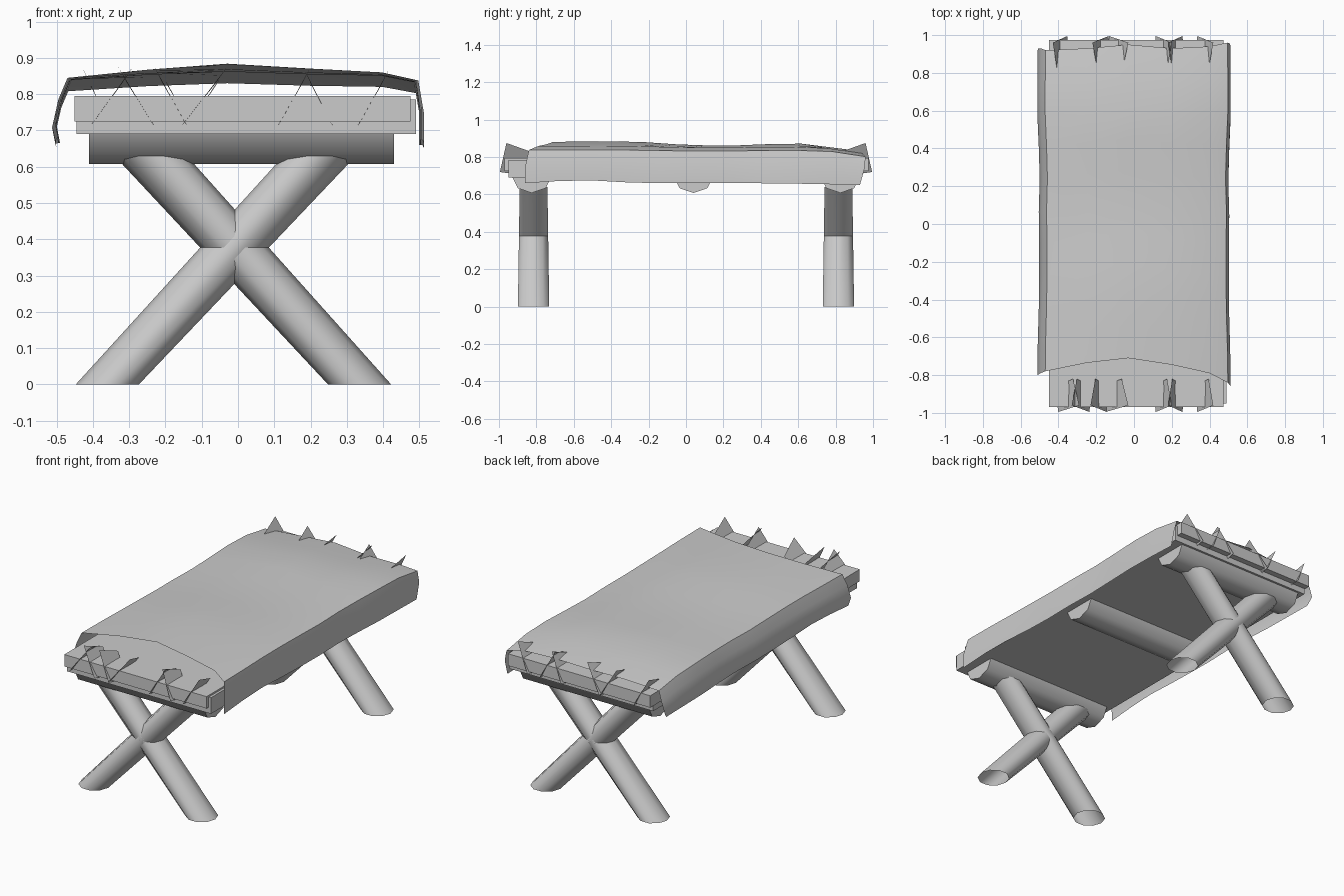
import bpy, math
from mathutils import Vector

if "Cube" in bpy.data.objects:
    bpy.data.objects.remove(bpy.data.objects["Cube"])


def make(name, verts, faces, smooth=None):
    me = bpy.data.meshes.new(name)
    me.from_pydata(verts, [], faces)
    me.update()
    ob = bpy.data.objects.new(name, me)
    bpy.context.collection.objects.link(ob)
    if smooth:
        bpy.ops.object.select_all(action='DESELECT')
        ob.select_set(True)
        bpy.context.view_layer.objects.active = ob
        bpy.ops.object.shade_smooth_by_angle(angle=math.radians(smooth))
    return ob


def grid_faces(rows, cols, wrap=False):
    n = cols if wrap else cols - 1
    return [(r * cols + c, r * cols + (c + 1) % cols,
             (r + 1) * cols + (c + 1) % cols, (r + 1) * cols + c)
            for r in range(rows - 1) for c in range(n)]


def box(name, x0, x1, y0, y1, z0, z1):
    v = [(x, y, z) for z in (z0, z1) for x, y in ((x0, y0), (x1, y0), (x1, y1), (x0, y1))]
    return make(name, v, grid_faces(2, 4, True) + [(3, 2, 1, 0), (4, 5, 6, 7)])


# Crossed legs: level rings sheared sideways, open at the feet
SIDES = 10
for end, y in (("front", -0.815), ("back", 0.815)):
    for side, x0, x1 in (("left", -0.36, 0.235), ("right", 0.335, -0.25)):
        v = []
        for t in (0, 1):
            for i in range(SIDES):
                a = 2 * math.pi * i / SIDES
                v.append((x0 + (x1 - x0) * t + (0.087 + 0.013 * t) * math.cos(a),
                          y + (0.088 - 0.01 * t) * math.sin(a), 0.64 * t))
        make(f"{end}_{side}_leg", v, grid_faces(2, SIDES, True), 50)

# Crossbeams under the bed
for name, y in (("front", -0.825), ("middle", 0.04), ("back", 0.825)):
    v = []
    for x in (0.43, -0.41):
        for i in range(8):
            a = 2 * math.pi * i / 8 + math.pi / 2
            v.append((x, y + 0.105 * math.cos(a), 0.695 + 0.087 * math.sin(a)))
    make(f"{name}_crossbeam", v,
         grid_faces(2, 8, True) + [tuple(range(7, -1, -1)), tuple(range(8, 16))], 50)

# Straw bed in two offset layers
box("bed_base", -0.445, 0.49, -0.95, 0.94, 0.69, 0.785)
box("bed_top_layer", -0.45, 0.475, -0.97, 0.975, 0.725, 0.795)

# Straw tufts: single tilted cards given by lower and upper x
tufts = {
    -1: [(-.42, -.29), (-.22, -.33), (-.13, -.23), (-.17, -.03), (.10, .20), (.27, .18), (.32, .42)],
    1: [(-.34, -.43), (-.12, -.22), (-.15, -.03), (.10, .20), (.27, .18), (.32, .42)],
}
verts, faces = [], []
for s, cards in tufts.items():
    for lo, hi in cards:
        n = len(verts)
        m = lo + (hi - lo) * 0.15
        verts += [(m, s * 0.995, 0.72), (hi, s * 0.96, 0.875),
                  (lo + (hi - lo) * 0.75, s * 0.82, 0.825), (lo, s * 0.86, 0.70)]
        faces.append((n, n + 1, n + 2, n + 3))
make("straw_tufts", verts, faces)

# Blanket: cross-section (x, z, front edge y, back edge y) and crown along its length
section = [(-.503, .665, -.79, .90), (-.512, .71, -.80, .93), (-.495, .78, -.79, .93),
           (-.47, .838, -.78, .92), (-.25, .852, -.735, .93), (-.03, .86, -.71, .95),
           (.20, .853, -.745, .93), (.40, .85, -.79, .94), (.497, .832, -.84, .96),
           (.512, .75, -.86, .955), (.512, .66, -.86, .93)]
crown = [.022, .024, .025, .020, .008, .002, .003, .010, .012, -.01, -.035]
hem = [0, .012, .015, .005, 0, 0, 0, 0, -.002, -.005, -.01]
waist = [1.0, .995, .985, .98, .98, .985, .975, .985, 1.0, 1.0, .995]
ROWS = len(crown)
v = []
for r in range(ROWS):
    t = r / (ROWS - 1)
    for i, (x, z, yf, yb) in enumerate(section):
        edge = i in (0, 1, 9, 10)
        lift = hem[r] if edge else crown[r] * (1 - 0.75 * abs(x) / 0.5)
        if r == ROWS - 1 and not edge:
            lift = -.03
        v.append((x * waist[r], yf + (yb - yf) * t, z + lift))
make("blanket", v, grid_faces(ROWS, len(section)), 60)
